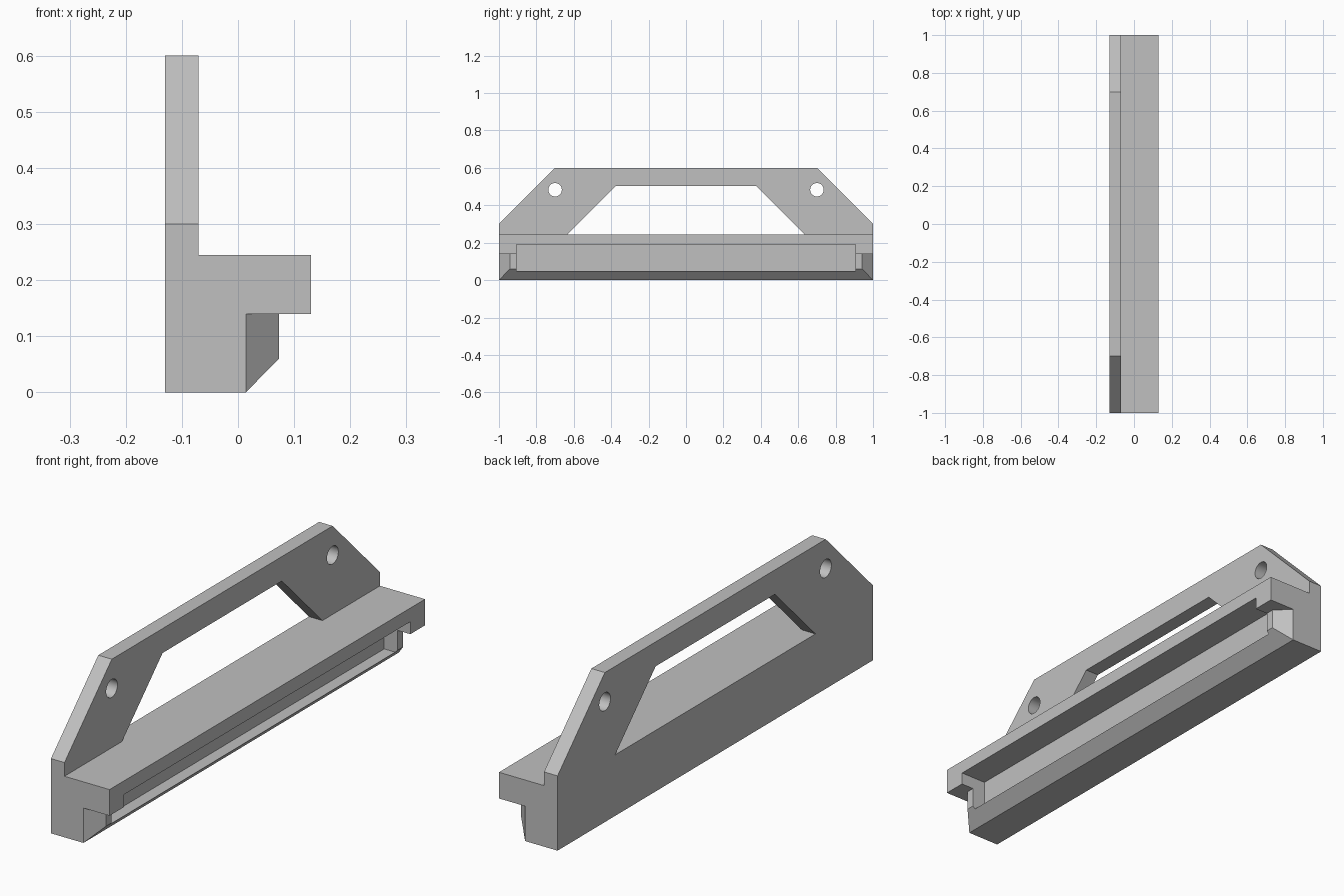
import bpy
import bmesh
from math import cos, sin, pi, radians
from mathutils import Vector

default = bpy.data.objects.get("Cube")
if default:
    bpy.data.objects.remove(default, do_unlink=True)

grey = bpy.data.materials.new("plain grey")
grey.use_nodes = True
colour = (0.53, 0.53, 0.53, 1)
grey.diffuse_color = colour
grey.node_tree.nodes["Principled BSDF"].inputs["Base Color"].default_value = colour


def prism(name, points, axis, start, end):
    """Extrude a flat outline along one axis; points use the other two axes in order."""
    def place(p, t):
        v = list(p)
        v.insert(axis, t)
        return Vector(v)
    bm = bmesh.new()
    face = bm.faces.new([bm.verts.new(place(p, start)) for p in points])
    made = bmesh.ops.extrude_face_region(bm, geom=[face])
    shift = place((0, 0), end - start)
    bmesh.ops.translate(bm, vec=shift,
                        verts=[g for g in made["geom"] if isinstance(g, bmesh.types.BMVert)])
    bmesh.ops.recalc_face_normals(bm, faces=bm.faces)
    mesh = bpy.data.meshes.new(name)
    bm.to_mesh(mesh)
    bm.free()
    mesh.materials.append(grey)
    obj = bpy.data.objects.new(name, mesh)
    bpy.context.collection.objects.link(obj)
    return obj


def cut(target, cutter):
    """Subtract the cutter and discard it."""
    cutter.hide_render = True
    mod = target.modifiers.new("cut", "BOOLEAN")
    mod.operation = "DIFFERENCE"
    mod.solver = "EXACT"
    mod.object = cutter
    bpy.context.view_layer.objects.active = target
    bpy.ops.object.modifier_apply(modifier=mod.name)
    bpy.data.objects.remove(cutter, do_unlink=True)


# Bracket section: tall back plate, shelf and bevelled lower lip
LIP, SHELF = 0.014, 0.245
section = [(-0.13, 0), (LIP, 0), (0.073, 0.06), (0.073, 0.14), (0.13, 0.14),
           (0.13, SHELF), (-0.07, SHELF), (-0.07, 0.6), (-0.13, 0.6)]
bracket = prism("handle_bracket", section, 1, -1, 1)

for s in (-1, 1):
    # Sloping shoulders of the back plate
    shoulder = [(s * 0.6, 0.7), (s * 1.1, 0.2), (s * 1.1, 0.7)]
    cut(bracket, prism("shoulder_cutter", shoulder, 0, -0.3, -0.02))
    # Mitred ends of the lip
    mitre = [(LIP, s), (LIP + 0.2, s * 0.8), (LIP + 0.2, s * 1.1), (LIP, s * 1.1)]
    cut(bracket, prism("mitre_cutter", mitre, 2, -0.1, 0.14))
    # Round mounting holes
    ring = [(s * 0.7 + 0.036 * cos(i * pi / 16), 0.483 + 0.036 * sin(i * pi / 16))
            for i in range(32)]
    cut(bracket, prism("hole_cutter", ring, 0, -0.3, 0.1))

# Hand opening above the shelf
window = [(-0.635, SHELF), (0.635, SHELF), (0.378, 0.502), (-0.378, 0.502)]
cut(bracket, prism("opening_cutter", window, 0, -0.3, 0.1))

# Long slot through the shelf edge and lip
slot = [(-0.907, 0.05), (0.907, 0.05), (0.907, 0.19), (-0.907, 0.19)]
cut(bracket, prism("slot_cutter", slot, 0, LIP, 0.3))

bpy.ops.object.select_all(action="DESELECT")
bracket.select_set(True)
bpy.context.view_layer.objects.active = bracket
bpy.ops.object.shade_smooth_by_angle(angle=radians(30))
